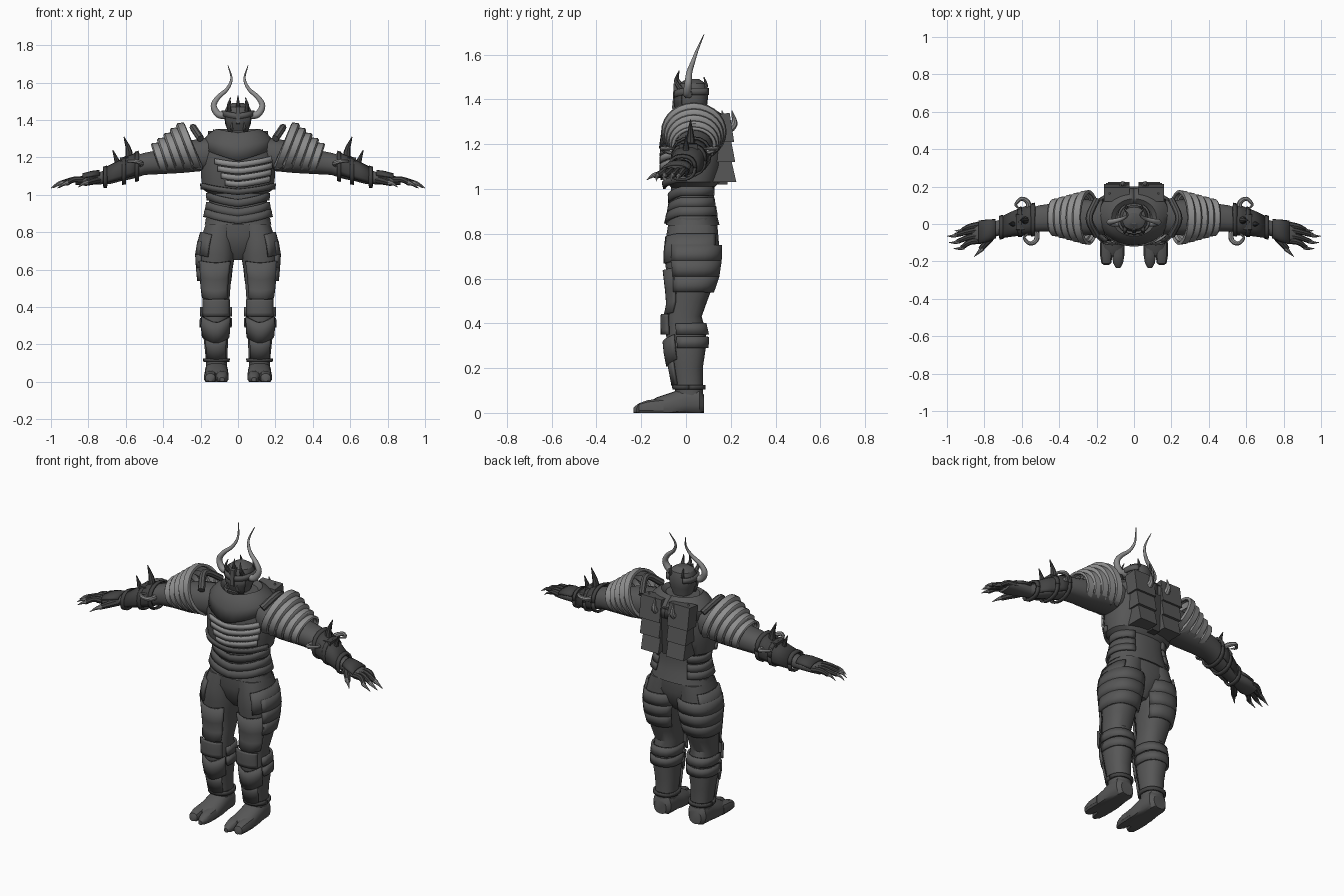
import bpy, bmesh, math
from mathutils import Vector

cube = bpy.data.objects.get("Cube")
if cube:
    bpy.data.objects.remove(cube)


def material(name, v):
    m = bpy.data.materials.new(name)
    m.use_nodes = True
    m.diffuse_color = (v, v, v, 1)
    m.node_tree.nodes["Principled BSDF"].inputs["Base Color"].default_value = (v, v, v, 1)
    return m


STEEL = material("steel grey", .095)
DARK = material("dark iron", .055)
PALE = material("pale bone", .27)
FRONT, BACK = -math.pi / 2, math.pi / 2


def finish(name, bm, mat, mirror=True, thick=0):
    bmesh.ops.recalc_face_normals(bm, faces=bm.faces)
    mesh = bpy.data.meshes.new(name)
    bm.to_mesh(mesh)
    bm.free()
    mesh.materials.append(mat)
    mesh.shade_smooth()
    mesh.set_sharp_from_angle(angle=math.radians(32))
    ob = bpy.data.objects.new(name, mesh)
    bpy.context.collection.objects.link(ob)
    if thick:
        solid = ob.modifiers.new("thickness", "SOLIDIFY")
        solid.thickness, solid.offset = thick, 0
    if mirror:
        ob.modifiers.new("mirror", "MIRROR")
    return ob


def skin(bm, rings, closed):
    """Join rings of points with quads; cap the ends of a closed body."""
    rings = [[bm.verts.new(p) for p in ring] for ring in rings]
    n = len(rings[0])
    for a, b in zip(rings, rings[1:]):
        for i in range(n if closed else n - 1):
            j = (i + 1) % n
            bm.faces.new((a[i], a[j], b[j], b[i]))
    if closed:
        bm.faces.new(rings[0])
        bm.faces.new(rings[-1])


def loft(name, axis, rows, mat, mirror=True, n=16, arc=None, p=.85, thick=.012):
    """Rows: station, centre a, centre b, radius a, radius b, optional dip or tilt."""
    rings = []
    for t, ca, cb, ra, rb, *extra in rows:
        shift = extra[0] if extra else 0
        ring = []
        for i in range(n):
            a = arc[0] + (arc[1] - arc[0]) * i / (n - 1) if arc else math.tau * (i + .5) / n
            c, s = math.cos(a), math.sin(a)
            u = ca + ra * math.copysign(abs(c) ** p, c)
            v = cb + rb * math.copysign(abs(s) ** p, s)
            if axis == "x":
                ring.append((t + shift * s, u, v))
            elif axis == "y":
                ring.append((u, t, max(v, 0)))
            else:
                near = max(0, 1 - abs(math.atan2(-c, -s)) / 1.1)
                ring.append((u, v, t - shift * near))
        rings.append(ring)
    bm = bmesh.new()
    skin(bm, rings, not arc)
    return finish(name, bm, mat, mirror, thick if arc else 0)


def section(rows, t):
    for a, b in zip(rows, rows[1:]):
        if min(a[0], b[0]) <= t <= max(a[0], b[0]):
            f = (t - a[0]) / (b[0] - a[0])
            return [x + (y - x) * f for x, y in zip(a, b)]


def shell(name, axis, rows, stations, mat, arc, grow=.008, dip=0, mirror=True, n=12):
    """A plate that follows a lofted body between the given stations."""
    cut = []
    for t in stations:
        _, ca, cb, ra, rb = section(rows, t)[:5]
        cut.append((t, ca, cb, ra + grow, rb + grow, dip))
    return loft(name, axis, cut, mat, mirror, n, arc)


def tube(name, pts, r0, r1, mat, mirror=True, n=8, steps=5):
    """A smooth tapering horn, finger or claw through the points."""
    pts = [Vector(p) for p in pts]
    ext = [2 * pts[0] - pts[1]] + pts + [2 * pts[-1] - pts[-2]]
    path = []
    for a, b, c, d in zip(ext, ext[1:], ext[2:], ext[3:]):
        for k in range(steps):
            t = k / steps
            path.append(b + .5 * t * (c - a + t * (2 * a - 5 * b + 4 * c - d + t * (3 * (b - c) + d - a))))
    path.append(pts[-1])
    rings, side = [], None
    for i, q in enumerate(path):
        tan = (path[min(i + 1, len(path) - 1)] - path[max(i - 1, 0)]).normalized()
        side = tan.orthogonal() if side is None else side - tan * side.dot(tan)
        side.normalize()
        up = tan.cross(side)
        r = r0 + (r1 - r0) * (i / (len(path) - 1)) ** 1.3
        rings.append([q + r * (side * math.cos(math.tau * k / n) + up * math.sin(math.tau * k / n)) for k in range(n)])
    bm = bmesh.new()
    skin(bm, rings, True)
    return finish(name, bm, mat, mirror)


def prism(name, outline, lo, hi, mat, mirror=True):
    """A side outline (y, z) extruded across x."""
    bm = bmesh.new()
    skin(bm, [[(x, y, z) for y, z in outline] for x in (lo, hi)], True)
    return finish(name, bm, mat, mirror)


# Torso, waist and pelvis
CHEST = [(1.0, 0, .03, .15, .09), (1.03, 0, .03, .19, .12), (1.1, 0, .035, .2, .14), (1.2, 0, .04, .2, .145),
         (1.27, 0, .045, .18, .14), (1.33, 0, .04, .12, .1)]
WAIST = [(.84, 0, .03, .18, .12), (.9, 0, .03, .165, .105), (.96, 0, .03, .155, .095), (1.05, 0, .03, .16, .1)]
loft("chest", "z", CHEST, STEEL, False, 24)
loft("waist", "z", WAIST, STEEL, False, 24)
loft("pelvis", "z", [(.65, 0, .03, .04, .05), (.7, 0, .03, .1, .09), (.78, 0, .03, .175, .115), (.87, 0, .03, .175, .11)],
     STEEL, False, 20)
for i, z in enumerate((.88, .92, .97)):
    shell("belt_plate", "z", WAIST, (z, z + .02, z + .04), STEEL, (FRONT - 2.6, FRONT + 2.6), .012 - .002 * i, .035, False, 29)
shell("chest_rim", "z", CHEST, (1.03, 1.06), STEEL, (FRONT - 1.4, FRONT + 1.4), .006, .03, False, 21)
for i in range(4):
    z = 1.21 - .035 * i
    shell("chest_stripe", "z", CHEST, (z, z - .03), PALE, (-2.15 + .1 * i, -.5 - .05 * i), .007, .035, False, 15)

# Draped collar
loft("collar", "z", [(1.24, 0, .04, .19, .155, .06), (1.29, 0, .045, .182, .15, .035), (1.325, 0, .04, .15, .125, .02),
                     (1.345, 0, .035, .12, .1, .02), (1.325, 0, .03, .1, .082, .01), (1.27, 0, .03, .09, .07)],
     STEEL, False, 33, (BACK, BACK + math.tau), 1)

# Layered back plates, centre strap and spikes
for i, z in enumerate((1.03, 1.12, 1.21)):
    prism("back_plate", [(.12, z), (.225 - .005 * i, z), (.195, z + .13), (.12, z + .12)], .025, .14 + .01 * i, STEEL)
prism("back_strap", [(.14, 1.02), (.185, 1.02), (.2, 1.3), (.14, 1.32)], -.025, .025, DARK, False)
for x, y in ((.06, .195), (.13, .15)):
    tube("back_spike", [(x, y - .02, 1.26), (x, y + .02, 1.29), (x, y + .01, 1.35)], .024, .002, PALE)

# Head with mask, horns and crown spikes
HEAD = [(1.27, 0, .03, .055, .05), (1.33, 0, .025, .05, .055), (1.38, 0, .028, .07, .068), (1.44, 0, .03, .076, .07),
        (1.47, 0, .03, .062, .06), (1.49, 0, .03, .03, .03)]
loft("head", "z", HEAD, STEEL, False, 18)
shell("face_mask", "z", HEAD, (1.33, 1.36, 1.39, 1.42), DARK, (FRONT - .9, FRONT + .9), .006, .015, False, 13)
shell("brow_band", "z", HEAD, (1.42, 1.45), STEEL, (FRONT - 2.6, FRONT + 2.6), .01, .015, False, 21)
prism("nose_guard", [(-.03, 1.37), (-.06, 1.38), (-.055, 1.47), (-.02, 1.48)], -.012, .012, STEEL, False)
prism("chin", [(-.02, 1.31), (-.05, 1.31), (-.06, 1.345), (-.02, 1.35)], -.03, .03, STEEL, False)
tube("eye", [(.018, -.044, 1.41), (.043, -.036, 1.418)], .009, .005, PALE)
tube("tusk", [(.03, -.03, 1.35), (.035, -.055, 1.36), (.03, -.055, 1.39)], .01, .002, PALE)
tube("great_horn", [(.06, .01, 1.425), (.105, .005, 1.43), (.13, .01, 1.475), (.107, .015, 1.52), (.058, .03, 1.565),
                    (.035, .05, 1.62), (.053, .08, 1.69)], .021, .002, PALE, n=12)
tube("crown_horn", [(.045, -.02, 1.44), (.05, -.045, 1.48), (.04, -.035, 1.52)], .013, .002, STEEL)
tube("centre_horn", [(0, -.02, 1.46), (0, -.04, 1.49), (0, -.03, 1.53)], .014, .002, STEEL, False)
tube("rear_crown_spike", [(.035, .07, 1.44), (.04, .09, 1.46), (.04, .08, 1.5)], .013, .002, STEEL)

# Arms and banded shoulder guards
ARM = [(.14, .035, 1.22, .09, .09), (.3, .035, 1.2, .1, .085), (.42, .035, 1.175, .078, .066), (.5, .03, 1.165, .072, .06),
       (.56, .02, 1.145, .066, .06), (.62, .01, 1.125, .058, .052), (.68, -.01, 1.1, .045, .042), (.76, -.03, 1.085, .04, .03)]
loft("arm", "x", ARM, STEEL)
bands = []
for i in range(5):
    f = i / 5
    x, z, ry, rz = .24 + .2 * f, 1.255 - .075 * f, .14 - .055 * f, .125 - .06 * f
    tilt = .05 - .03 * f
    for dx, k in ((0, .93), (.004, 1), (.03, .97), (.034, .9)):
        bands.append((x + dx, .035, z, ry * k, rz * k, tilt))
loft("shoulder_guard", "x", bands, PALE, True, 25, (-1.15, math.pi + 1.15), 1, .015)
tube("shoulder_trim", [(.2, -.06, 1.3), (.24, .03, 1.36), (.2, .13, 1.3)], .02, .018, STEEL)

# Bracers with dark spikes and pale curled hooks
shell("bracer", "x", ARM, (.54, .58, .64, .7), DARK, (-.6, math.pi + .6), .01, n=13)
for x in (.53, .6, .7):
    shell("bracer_band", "x", ARM, (x, x + .02), DARK, (0, math.tau), .015, n=17)
prism("bracer_block", [(-.04, 1.12), (.06, 1.12), (.05, 1.2), (-.03, 1.2)], .56, .63, DARK)
for x, y, z in ((.58, .02, 1.31), (.64, 0, 1.24)):
    tube("bracer_spike", [(x, y, z - .14), (x + .005, y, z - .07), (x + .03, y, z)], .025, .002, DARK)
for x, y, s in ((.6, .06, 1), (.555, -.03, -1)):
    tube("bracer_hook", [(x - .03, y - .02 * s, 1.16), (x - .035, y + .05 * s, 1.17), (x, y + .075 * s, 1.18),
                         (x + .032, y + .045 * s, 1.18), (x + .012, y + .02 * s, 1.18)], .016, .004, PALE)

# Clawed hands
PALM = [(.72, -.02, 1.09, .038, .034), (.78, -.035, 1.085, .052, .032), (.83, -.045, 1.078, .056, .026),
        (.87, -.05, 1.07, .048, .018)]
loft("palm", "x", PALM, STEEL)
shell("hand_plate", "x", PALM, (.74, .78, .83), DARK, (.3, math.pi - .3), .005, n=9)
for y, tip in ((-.005, .96), (-.03, 1), (-.06, .99), (-.088, .965)):
    far = y * 1.15 - .03
    tube("finger", [(.83, y, 1.08), (.88, y - .01, 1.08), (tip - .045, far + .005, 1.06)], .018, .012, DARK)
    tube("finger_claw", [(tip - .055, far + .007, 1.064), (tip - .03, far, 1.055), (tip, far, 1.035)], .012, .001, PALE)
tube("thumb", [(.75, -.05, 1.08), (.79, -.1, 1.07), (.82, -.135, 1.06)], .022, .014, DARK)
tube("thumb_claw", [(.81, -.13, 1.063), (.83, -.15, 1.058), (.855, -.175, 1.04)], .014, .001, PALE)

# Legs and their armour
LEG = [(.06, .115, .015, .056, .06), (.12, .115, .013, .058, .063), (.2, .117, .005, .064, .07), (.3, .12, .003, .073, .087),
       (.36, .117, 0, .072, .09), (.43, .117, -.01, .072, .08), (.5, .12, .01, .08, .085), (.6, .12, .025, .09, .108),
       (.68, .115, .025, .1, .12), (.76, .11, .027, .092, .12), (.84, .09, .03, .085, .11)]
loft("leg", "z", LEG, STEEL, n=18)
for z in (.68, .61, .54):
    shell("thigh_band", "z", LEG, (z, z + .03, z + .07), STEEL, (-.7, BACK + 1), .009, n=13)
shell("thigh_plate", "z", LEG, (.45, .5, .56, .65), STEEL, (-2.3, -.6), .008, .015)
shell("hip_plate", "z", LEG, (.68, .74, .8), STEEL, (-1.2, .9), .008, .02)
shell("knee_plate", "z", LEG, (.35, .37, .4, .43, .44), STEEL, (-2.4, -.75), .018, n=9)
shell("shin_plate", "z", LEG, (.24, .3, .35), STEEL, (-2.6, -.5), .01, .035)
shell("lower_shin_plate", "z", LEG, (.13, .19, .24), STEEL, (-2.3, -.8), .007, .01)
for z in (.29, .35):
    shell("calf_band", "z", LEG, (z, z + .05), STEEL, (-.4, math.pi + .4), .008)
shell("ankle_cuff", "z", LEG, (.105, .125), DARK, (0, math.tau), .007, n=19)

# Feet with split toes
loft("foot", "y", [(.08, .115, .04, .04, .04), (.06, .115, .05, .058, .065), (0, .115, .05, .062, .07), (-.06, .115, .035, .064, .058),
                   (-.13, .115, .025, .064, .045), (-.17, .115, .02, .04, .025)], STEEL, n=18)
for x, reach in ((.085, .235), (.148, .22)):
    loft("toe", "y", [(-.1, x, .025, .034, .042), (-.17, x, .022, .034, .036), (-.21, x, .018, .027, .026),
                      (-reach, x, .012, .012, .012)], STEEL, n=12)
